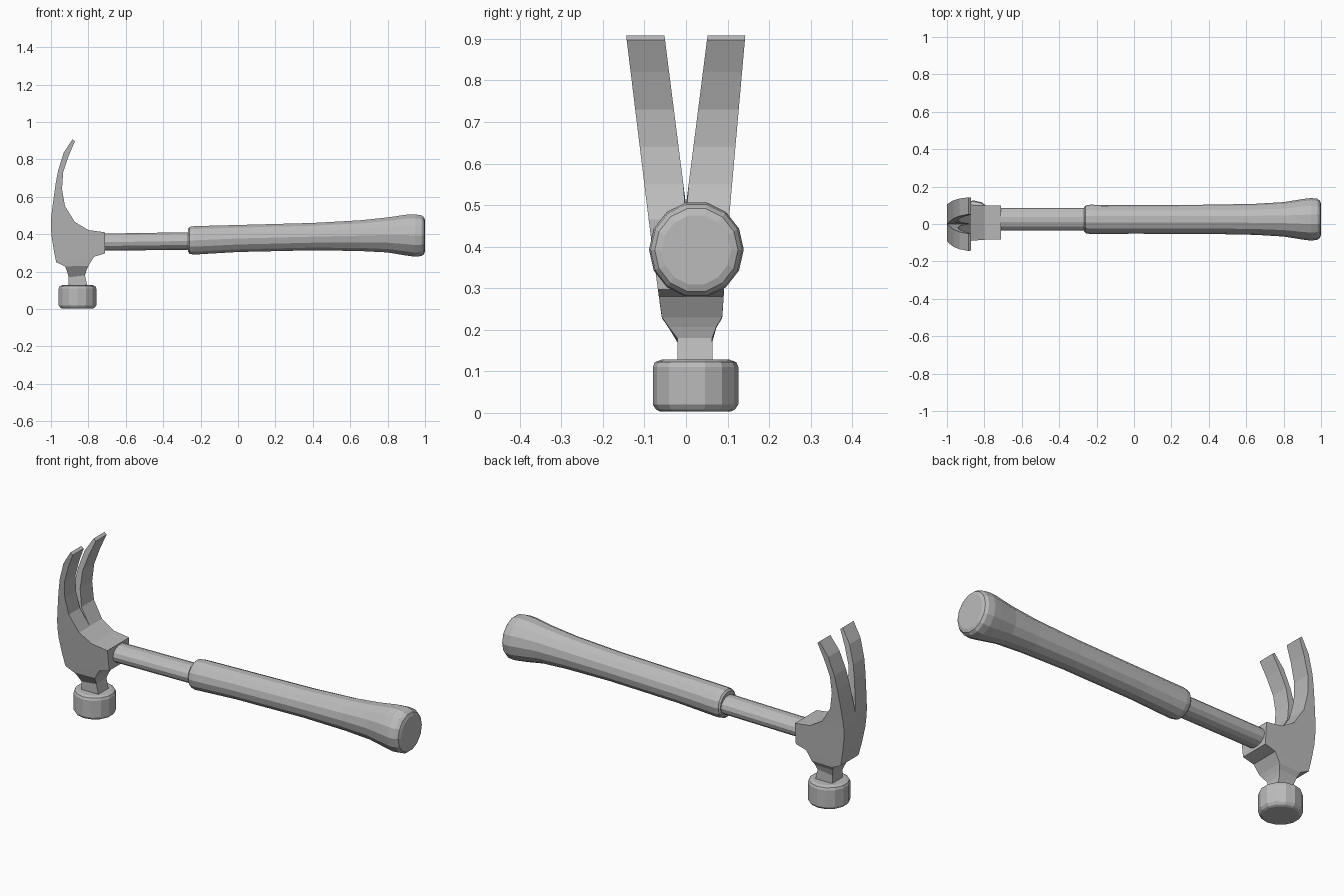
import bpy, bmesh
from math import cos, sin, pi

if "Cube" in bpy.data.objects:
    bpy.data.objects.remove(bpy.data.objects["Cube"], do_unlink=True)

grey = bpy.data.materials.new("tool_grey")
grey.use_nodes = True
colour = (0.5, 0.5, 0.5, 1)
grey.diffuse_color = colour
grey.node_tree.nodes["Principled BSDF"].inputs["Base Color"].default_value = colour


def loft(name, rings, cap_start=True, cap_end=True):
    """Skin a list of equal-length rings of points."""
    bm = bmesh.new()
    rows = [[bm.verts.new(p) for p in ring] for ring in rings]
    n = len(rows[0])
    for a, b in zip(rows, rows[1:]):
        for i in range(n):
            j = (i + 1) % n
            bm.faces.new((a[i], a[j], b[j], b[i]))
    if cap_start:
        bm.faces.new(rows[0][::-1])
    if cap_end:
        bm.faces.new(rows[-1])
    bmesh.ops.recalc_face_normals(bm, faces=bm.faces)
    mesh = bpy.data.meshes.new(name)
    bm.to_mesh(mesh)
    bm.free()
    mesh.materials.append(grey)
    obj = bpy.data.objects.new(name, mesh)
    bpy.context.collection.objects.link(obj)
    return obj


def section(outer, inner, lo_hi):
    """Four-cornered slice; lo_hi gives the y limits at a height."""
    ring = []
    for (x, z), flip in ((outer, 0), (inner, 1)):
        pair = [(x, y, z) for y in lo_hi(z)]
        ring += pair[::-1] if flip else pair
    return ring


def slanted(z):
    t = (z - 0.45) / 0.45
    if t > 0:
        return -0.088 - 0.055 * t, 0.102 + 0.04 * t
    return -0.088 - 0.06 * t, 0.102 + 0.03 * t


# Neck and cheek of the head: outer (x, z), inner (x, z)
neck = [((-.905, .12), (-.805, .12), (-.021, .064)),
        ((-.905, .17), (-.818, .18), (-.021, .063)),
        ((-.915, .205), (-.81, .207), (-.042, .073)),
        ((-.925, .228), (-.80, .23), (-.058, .087))]
cheek = [((-.972, .25), (-.77, .28)), ((-.986, .32), (-.71, .297)),
         ((-.998, .40), (-.71, .41)), ((-1, .46), (-.80, .422)),
         ((-.998, .50), (-.872, .465))]
rings = [section(o, i, lambda z, w=w: w) for o, i, w in neck]
rings += [section(o, i, slanted) for o, i in cheek]
loft("head_body", rings, cap_end=False)

# Two claw prongs parted by a V-shaped slot
claw = [cheek[-1], ((-.985, .60), (-.925, .55)), ((-.975, .67), (-.941, .64)),
        ((-.962, .74), (-.935, .73)), ((-.932, .835), (-.905, .82)),
        ((-.885, .908), (-.872, .897))]


def slot(z):
    return max(0, z - 0.5) * 0.127


loft("right_claw", [section(o, i, lambda z: (slanted(z)[0], -slot(z)))
                    for o, i in claw], cap_start=False)
loft("left_claw", [section(o, i, lambda z: (slot(z), slanted(z)[1]))
                   for o, i in claw], cap_start=False)

# Striking face with softened rims
face = [(.003, .085), (.008, .095), (.02, .103), (.11, .103), (.122, .098), (.128, .082)]
loft("striking_face", [[(-.858 + r * cos((k + .5) * pi / 7), .023 + r * sin((k + .5) * pi / 7), z)
                        for k in range(14)] for z, r in face])


def handle(name, stations, sides):
    """Tapering bar along x: x, centre z, y radius, z radius."""
    return loft(name, [[(x, .025 + ry * cos(2 * pi * k / sides), cz + rz * sin(2 * pi * k / sides))
                        for k in range(sides)] for x, cz, ry, rz in stations])


handle("shaft", [(-.74, .357, .061, .047), (-.24, .364, .061, .048)], 14)
handle("grip", [(-.266, .367, .066, .064), (-.258, .367, .074, .074),
                (-.235, .367, .078, .078), (0, .377, .077, .074),
                (.4, .387, .078, .075), (.65, .392, .083, .084),
                (.8, .396, .092, .096), (.9, .395, .108, .112),
                (.945, .393, .114, .116), (.98, .392, .110, .112),
                (.994, .392, .100, .102), (1, .392, .083, .085)], 14)
